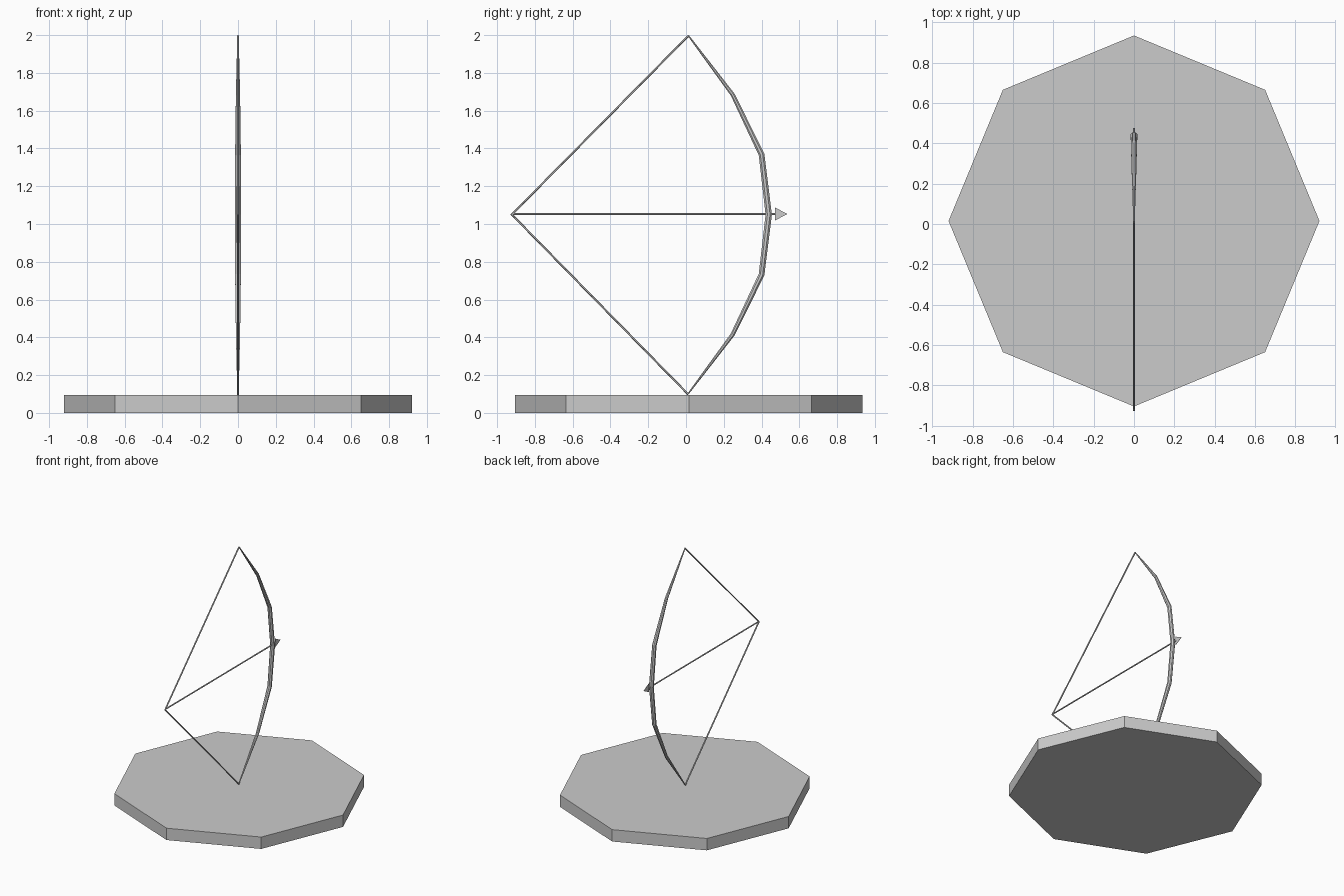
import bpy, bmesh, math
from mathutils import Vector

if "Cube" in bpy.data.objects:
    bpy.data.objects.remove(bpy.data.objects["Cube"])


def finish(name, bm):
    bmesh.ops.recalc_face_normals(bm, faces=bm.faces)
    mesh = bpy.data.meshes.new(name)
    bm.to_mesh(mesh)
    bm.free()
    obj = bpy.data.objects.new(name, mesh)
    bpy.context.collection.objects.link(obj)
    return obj


def tube(name, path, radii, sides):
    """Sweep a polygon along (y, z) points in the x = 0 plane, mitred at bends."""
    bm = bmesh.new()
    pts = [Vector((0, y, z)) for y, z in path]
    side = Vector((1, 0, 0))
    rings = []
    for i, (p, r) in enumerate(zip(pts, radii)):
        d_in = (p - pts[i - 1]).normalized() if i else (pts[1] - p).normalized()
        d_out = (pts[i + 1] - p).normalized() if i < len(pts) - 1 else d_in
        tangent = (d_in + d_out).normalized()
        normal = tangent.cross(side) / max(0.3, tangent.dot(d_out))
        ring = []
        for k in range(sides):
            a = math.tau * (k + 0.5) / sides
            ring.append(bm.verts.new(p + r * (math.cos(a) * side + math.sin(a) * normal)))
        rings.append(ring)
    for a, b in zip(rings, rings[1:]):
        for k in range(sides):
            n = (k + 1) % sides
            bm.faces.new((a[k], a[n], b[n], b[k]))
    bm.faces.new(rings[0])
    bm.faces.new(rings[-1])
    return finish(name, bm)


# Octagonal base
bpy.ops.mesh.primitive_cylinder_add(vertices=8, radius=0.92, depth=0.095,
                                    location=(0, 0.015, 0.0475))
bpy.context.object.name = "base"

# Bow limb, thick at the grip and tapering to both tips
MID = 1.05
half = [(0.012, 0.948, 0.004), (0.247, 0.635, 0.012), (0.4, 0.318, 0.0165)]
limb = ([(y, MID + h, r) for y, h, r in half] + [(0.438, MID, 0.018)]
        + [(y, MID - h, r) for y, h, r in reversed(half)])
tube("bow_limb", [(y, z) for y, z, r in limb], [r for y, z, r in limb], 8)

# Drawn string
tube("bow_string", [(0.012, 1.996), (-0.922, MID), (0.012, 0.098)], [0.0055] * 3, 6)

# Arrow shaft
tube("arrow_shaft", [(-0.922, 1.053), (0.475, 1.053)], [0.0055] * 2, 6)

# Flat triangular arrowhead
bm = bmesh.new()
tri = [(0.47, 1.088), (0.47, 1.018), (0.537, 1.053)]
face = bm.faces.new([bm.verts.new((-0.001, y, z)) for y, z in tri])
ext = bmesh.ops.extrude_face_region(bm, geom=[face])
bmesh.ops.translate(bm, vec=(0.002, 0, 0),
                    verts=[g for g in ext["geom"] if isinstance(g, bmesh.types.BMVert)])
finish("arrow_head", bm)
